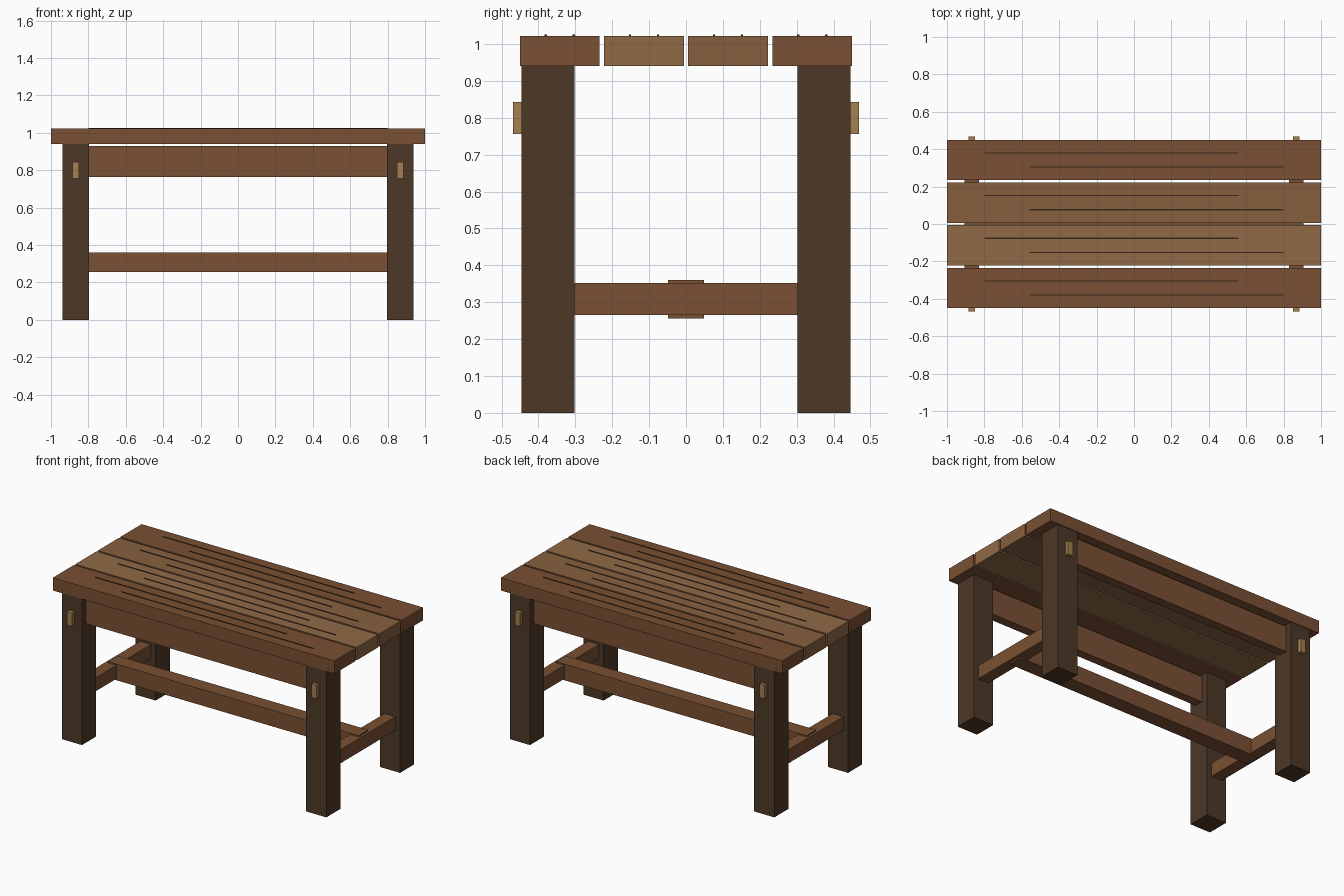
import bpy

if "Cube" in bpy.data.objects:
    bpy.data.objects.remove(bpy.data.objects["Cube"])


def material(name, hex_code):
    # sRGB hex to linear colour
    rgb = [int(hex_code[i:i + 2], 16) / 255 for i in (0, 2, 4)]
    m = bpy.data.materials.new(name)
    m.diffuse_color = [((c + 0.055) / 1.055) ** 2.4 for c in rgb] + [1]
    m.use_nodes = True
    m.node_tree.nodes["Principled BSDF"].inputs["Base Color"].default_value = m.diffuse_color
    return m


brown = material("brown_wood", "7A5033")
mid = material("mid_wood", "86603F")
light = material("light_wood", "906A46")
dark = material("dark_wood", "4D3826")
peg_mat = material("peg_wood", "A58050")
grain_mat = material("grain", "38261A")


def box(name, x, y, z, mat):
    """Box from (min, max) ranges on each axis."""
    ranges = (x, y, z)
    bpy.ops.mesh.primitive_cube_add(size=1, location=[(a + b) / 2 for a, b in ranges])
    ob = bpy.context.object
    ob.name = name
    ob.scale = [b - a for a, b in ranges]
    bpy.ops.object.transform_apply(location=False, rotation=False, scale=True)
    ob.data.materials.append(mat)
    return ob


def around(c, width):
    return (c - width / 2, c + width / 2)


LEG_X, LEG_Y, LEG_W = 0.868, 0.374, 0.143

# Table top planks with two thin grain strips each
for i, mat in enumerate((brown, light, mid, brown)):
    y = (i - 1.5) * 0.228
    box(f"top_plank_{i + 1}", (-1, 1), around(y, 0.216), (0.94, 1.022), mat)
    box(f"grain_back_{i + 1}", (-0.8, 0.56), around(y + 0.038, 0.006), (1.018, 1.025), grain_mat)
    box(f"grain_front_{i + 1}", (-0.56, 0.8), around(y - 0.038, 0.006), (1.018, 1.025), grain_mat)

# Legs and the pegs showing on their outer faces
for sx, side in ((-1, "left"), (1, "right")):
    for sy, end in ((-1, "front"), (1, "back")):
        box(f"{end}_{side}_leg", around(sx * LEG_X, LEG_W), around(sy * LEG_Y, LEG_W), (0, 0.94), dark)
        box(f"{end}_{side}_peg", around(sx * LEG_X, 0.036), around(sy * 0.443, 0.052), (0.756, 0.843), peg_mat)
    # Side rail between front and back legs
    box(f"{side}_side_rail", around(sx * LEG_X, 0.076), (-0.31, 0.31), (0.265, 0.352), brown)

# Long aprons under the top
for sy, end in ((-1, "front"), (1, "back")):
    box(f"{end}_apron", (-0.81, 0.81), around(sy * LEG_Y, 0.057), (0.764, 0.93), brown)

# Central stretcher joining the side rails
box("center_stretcher", (-0.89, 0.89), (-0.049, 0.049), (0.256, 0.36), brown)
